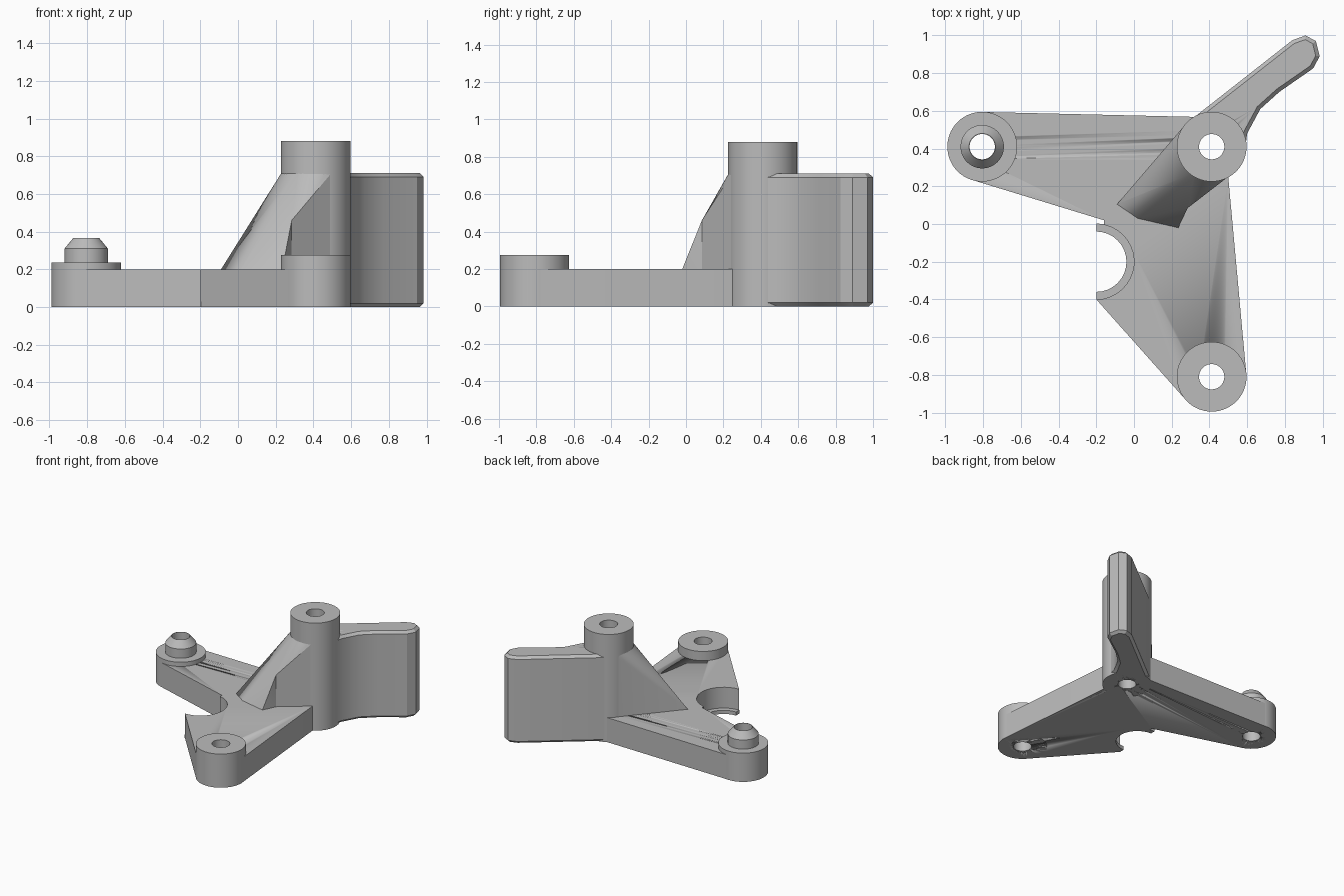
import bpy, bmesh, math
from mathutils import Vector

old = bpy.data.objects.get("Cube")
if old:
    bpy.data.objects.remove(old, do_unlink=True)

grey = bpy.data.materials.new("light_grey")
grey.use_nodes = True
colour = (0.5, 0.5, 0.5, 1)
grey.diffuse_color = colour
grey.node_tree.nodes["Principled BSDF"].inputs["Base Color"].default_value = colour

LEFT, PILLAR, FRONT = (-0.805, 0.41), (0.412, 0.41), (0.412, -0.81)
R, HOLE, PLATE = 0.185, 0.067, 0.2


def finish(bm, name, angle=25):
    bmesh.ops.recalc_face_normals(bm, faces=bm.faces)
    mesh = bpy.data.meshes.new(name)
    bm.to_mesh(mesh)
    bm.free()
    mesh.materials.append(grey)
    ob = bpy.data.objects.new(name, mesh)
    bpy.context.collection.objects.link(ob)
    bpy.ops.object.select_all(action='DESELECT')
    ob.select_set(True)
    bpy.context.view_layer.objects.active = ob
    bpy.ops.object.shade_smooth_by_angle(angle=math.radians(angle))
    return ob


def arc(centre, r, start, end, n):
    angles = [math.radians(start + (end - start) * i / n) for i in range(n + 1)]
    return [(centre[0] + r * math.cos(a), centre[1] + r * math.sin(a)) for a in angles]


def prism(name, outline, top, bevel=0):
    bm = bmesh.new()
    base = bm.faces.new([bm.verts.new((x, y, 0)) for x, y in outline])
    new = bmesh.ops.extrude_face_region(bm, geom=[base], use_keep_orig=True)["geom"]
    for v in new:
        if isinstance(v, bmesh.types.BMVert):
            v.co.z = top
    bmesh.ops.recalc_face_normals(bm, faces=bm.faces)
    if bevel:
        rims = [e for e in bm.edges if abs(e.verts[0].co.z - e.verts[1].co.z) < 1e-5]
        bmesh.ops.bevel(bm, geom=rims, offset=bevel, segments=1, affect='EDGES')
    return finish(bm, name)


def lathe(name, centre, profile, n=56):
    # revolve a closed profile of (radius, height)
    bm = bmesh.new()
    rings = [[bm.verts.new((x, y, z)) for x, y in arc(centre, r, 0, 360, n)[:-1]]
             for r, z in profile]
    for a, b in zip(rings, rings[1:] + rings[:1]):
        for i in range(n):
            j = (i + 1) % n
            bm.faces.new((a[i], a[j], b[j], b[i]))
    return finish(bm, name)


def hull(name, points):
    bm = bmesh.new()
    for p in points:
        bm.verts.new(p)
    out = bmesh.ops.convex_hull(bm, input=bm.verts)
    loose = {v for v in out["geom_interior"] + out["geom_unused"]
             if isinstance(v, bmesh.types.BMVert)}
    bmesh.ops.delete(bm, geom=list(loose), context='VERTS')
    return finish(bm, name, 18)


# Bosses with through holes
lathe("left_boss", LEFT, [(HOLE, 0), (R, 0), (R, 0.235), (0.115, 0.235),
                          (0.115, 0.31), (0.07, 0.365), (HOLE, 0.365)])
lathe("front_boss", FRONT, [(HOLE, 0), (R, 0), (R, 0.275), (HOLE, 0.275)])
lathe("pillar", PILLAR, [(HOLE, 0), (R, 0), (R, 0.88), (HOLE, 0.88)])

# Base plate with a round notch and a thin ledge in it
notch = (-0.2, -0.2)
outline = [(-0.8, 0.594), (0.33, 0.568), (0.45, 0.5), (0.5, 0.248), (0.596, -0.8),
           (0.45, -0.9), (0.272, -0.93)]
outline += arc(notch, 0.2, -90, 78, 16) + [(-0.16, 0.02), (-0.86, 0.234), (-0.95, 0.41)]
plate = prism("base_plate", outline, PLATE)
prism("notch_ledge", arc(notch, 0.203, -90, 90, 16) + arc(notch, 0.16, 90, -90, 16), 0.03)

# Curved fin behind the pillar
fin = prism("fin", [(0.32, 0.567), (0.3, 0.48), (0.45, 0.3), (0.59, 0.4), (0.6, 0.48),
                    (0.67, 0.61), (0.77, 0.7), (0.95, 0.825), (0.985, 0.89),
                    (0.965, 0.97), (0.91, 1.0), (0.84, 0.975)], 0.71, 0.02)

# Faceted gusset leaning against the pillar
peak = (0.285, 0.085, 0.46)
low = PLATE - 0.1
tip, toe, corner, foot = (-0.09, 0.105), (0.02, 0.03), (0.235, -0.02), (0.285, 0.085)
sweep = arc(PILLAR, R - 0.002, 136, 297, 20)


def at(points, *heights):
    return [Vector((x, y, z)) for x, y in points for z in heights]


gusset = hull("gusset", at([tip, foot], low, PLATE) + at(sweep, low, 0.71) + [Vector(peak)])
toe_part = hull("gusset_toe", at([tip, toe, corner, foot], low, PLATE)
                + at(sweep[:14], 0.71) + [Vector(peak)])

# Drill the holes through the parts that cross them
for centre in (LEFT, PILLAR, FRONT):
    bm = bmesh.new()
    bmesh.ops.create_cone(bm, cap_ends=True, segments=56, radius1=HOLE + 0.002,
                          radius2=HOLE + 0.002, depth=3)
    bmesh.ops.translate(bm, verts=bm.verts, vec=(*centre, 0.1))
    drill = finish(bm, "drill")
    drill.hide_render = True
    for ob in ([plate, fin, gusset, toe_part] if centre == PILLAR else [plate]):
        mod = ob.modifiers.new("hole", 'BOOLEAN')
        mod.operation, mod.solver, mod.object = 'DIFFERENCE', 'EXACT', drill
        bpy.context.view_layer.objects.active = ob
        bpy.ops.object.modifier_apply(modifier=mod.name)
    bpy.data.objects.remove(drill, do_unlink=True)
